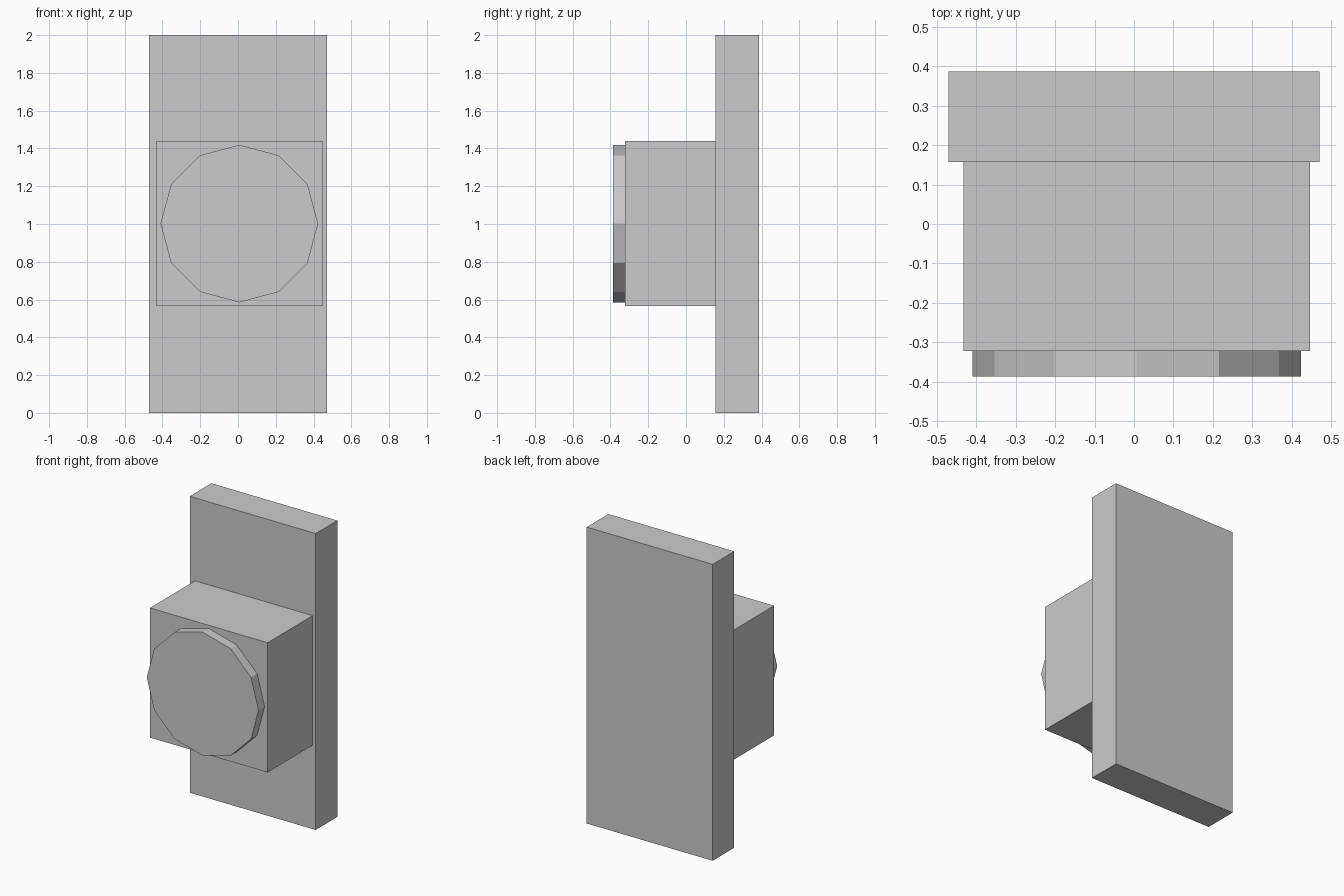
import bpy
import math
from mathutils import Matrix

# Remove the default cube
cube = bpy.data.objects.get("Cube")
if cube:
    bpy.data.objects.remove(cube, do_unlink=True)

# Single grey material
GREY = (0.6, 0.6, 0.6, 1.0)
grey = bpy.data.materials.new("plain_grey")
grey.use_nodes = True
grey.diffuse_color = GREY
grey.node_tree.nodes["Principled BSDF"].inputs["Base Color"].default_value = GREY


def finish(name, transform):
    """Name the active object, bake its transform into the mesh, colour it."""
    obj = bpy.context.object
    obj.name = obj.data.name = name
    obj.matrix_world = Matrix.Identity(4)
    obj.data.transform(transform)
    obj.data.materials.append(grey)
    return obj


def box(name, low, high):
    """Axis-aligned box between two corners."""
    bpy.ops.mesh.primitive_cube_add(size=1)
    centre = [(a + b) / 2 for a, b in zip(low, high)]
    size = [b - a for a, b in zip(low, high)]
    return finish(name, Matrix.Translation(centre) @ Matrix.Diagonal((*size, 1)))


def disc(name, centre, radius, depth, sides):
    """Flat-sided disc with its axis along y and a corner straight up."""
    bpy.ops.mesh.primitive_cylinder_add(vertices=sides, radius=radius, depth=depth)
    return finish(name, Matrix.Translation(centre) @ Matrix.Rotation(math.pi / 2, 4, "X"))


# Tall upright slab at the back
box("back_plate", (-0.47, 0.157, 0), (0.47, 0.387, 2))

# Square housing on the front of the slab
box("housing_block", (-0.432, -0.322, 0.565), (0.447, 0.157, 1.44))

# Twelve-sided disc on the face of the housing
disc("front_disc", (0.007, -0.3545, 1.002), 0.417, 0.065, 12)
